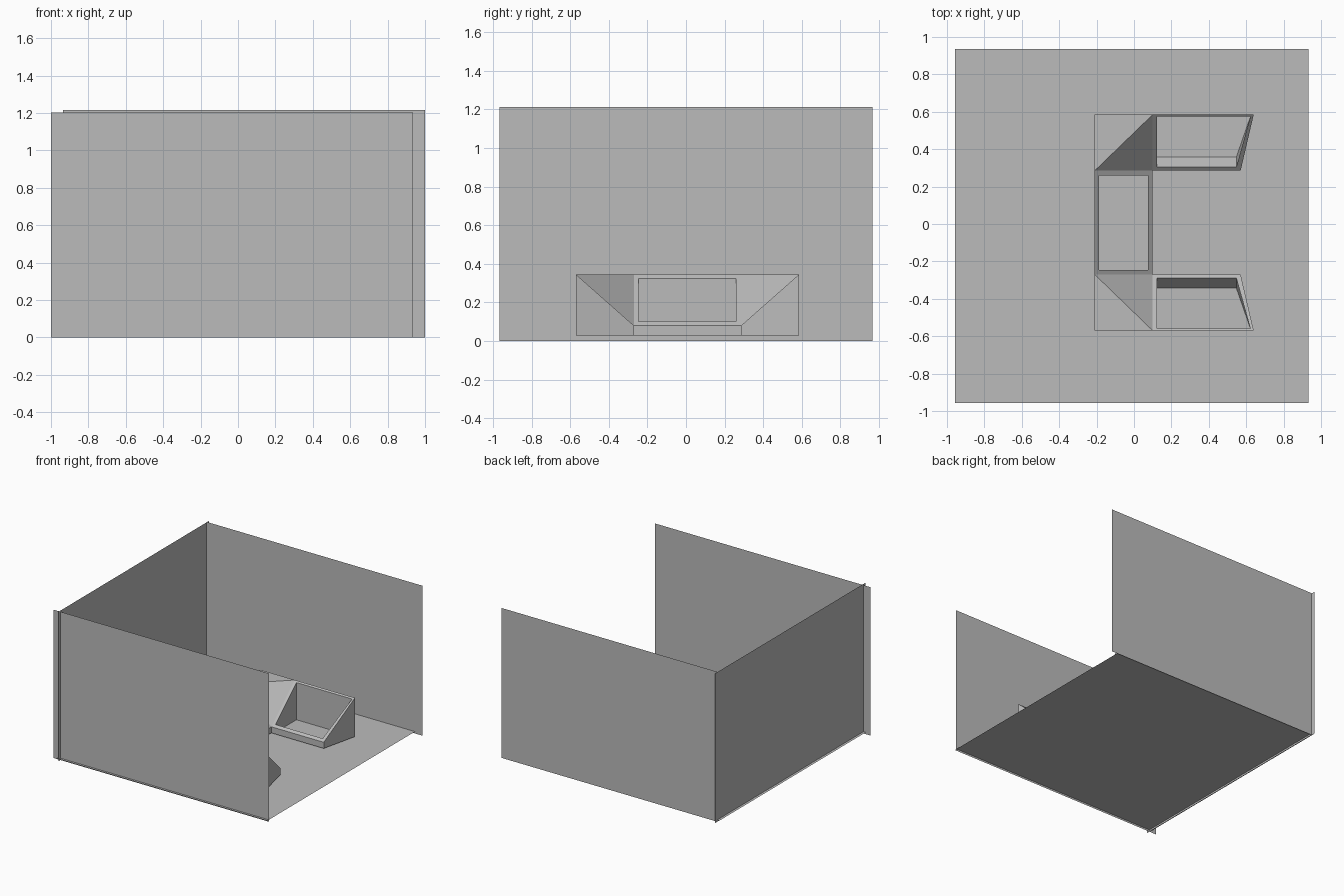
import bpy, bmesh
from mathutils import Vector

cube = bpy.data.objects.get("Cube")
if cube:
    bpy.data.objects.remove(cube, do_unlink=True)

grey = bpy.data.materials.new("plain_grey")
grey.use_nodes = True
grey.diffuse_color = (0.5, 0.5, 0.5, 1)
grey.node_tree.nodes["Principled BSDF"].inputs["Base Color"].default_value = (0.5, 0.5, 0.5, 1)

BASE, LOW, HIGH = 0.03, 0.08, 0.345   # console heights
INNER, OUTER = 0.2775, 0.5775         # arm distances from the console's middle
BACK, FRONT = -0.21, 0.10             # desk depth along x
MID = 0.0075                          # console centre line


def make(name, verts, faces):
    bm = bmesh.new()
    vs = [bm.verts.new(v) for v in verts]
    for f in faces:
        bm.faces.new([vs[i] for i in f])
    bmesh.ops.recalc_face_normals(bm, faces=bm.faces)
    mesh = bpy.data.meshes.new(name)
    bm.to_mesh(mesh)
    bm.free()
    mesh.materials.append(grey)
    obj = bpy.data.objects.new(name, mesh)
    bpy.context.collection.objects.link(obj)
    return obj


def sheet(name, origin, u, v):
    """Flat panel spanned by two edge vectors."""
    o, u, v = Vector(origin), Vector(u), Vector(v)
    return make(name, [o, o + u, o + u + v, o + v], [(0, 1, 2, 3)])


def recessed_desk(name, top, rim, floor):
    """Slope-topped solid with a hollow: rings of four corners each."""
    base = [(x, y, BASE) for x, y, z in top]
    faces = [(0, 1, 2, 3), (12, 13, 14, 15)]
    for ring in range(3):
        a = ring * 4
        faces += [(a + i, a + (i + 1) % 4, a + 4 + (i + 1) % 4, a + 4 + i) for i in range(4)]
    return make(name, base + top + rim + floor, faces)


# Room: floor and three thin walls
sheet("room_floor", (-0.957, -0.957, 0.015), (1.89, 0, 0), (0, 1.893, 0))
sheet("front_wall", (-1, -0.938, 0), (1.936, 0, 0), (0, 0, 1.203))
sheet("back_wall", (-0.936, 0.936, 0), (1.936, 0, 0), (0, 0, 1.216))
sheet("side_wall", (-0.936, -0.967, 0), (0, 1.934, 0), (0, 0, 1.213))


# Middle desk, sloping down toward the open side
def desk_point(x, y):
    return (x, MID + y, LOW + (HIGH - LOW) * (FRONT - x) / (FRONT - BACK))


corners = [(FRONT, -1), (FRONT, 1), (BACK, 1), (BACK, -1)]
inset = [(0.075, -1), (0.075, 1), (-0.187, 1), (-0.187, -1)]
rim = [desk_point(x, s * 0.2525) for x, s in inset]
recessed_desk("middle_desk",
              [desk_point(x, s * INNER) for x, s in corners],
              rim, [(x, y, BASE + 0.003) for x, y, z in rim])


# Side arms and corner pieces, mirrored about the centre line
def arm_point(x, y, side):
    return (x, MID + side * y, LOW + (HIGH - LOW) * (y - INNER) / (OUTER - INNER))


for side, label in ((1, "back"), (-1, "front")):
    top = [arm_point(x, y, side) for x, y in
           ((FRONT, INNER), (0.57, INNER), (0.64, OUTER), (FRONT, OUTER))]
    rim = [arm_point(x, y, side) for x, y in
           ((0.123, 0.297), (0.547, 0.297), (0.622, 0.566), (0.123, 0.566))]
    floor = [(x, MID + side * y, BASE + 0.003) for x, y in
             ((0.123, 0.35), (0.547, 0.35), (0.622, 0.566), (0.123, 0.566))]
    recessed_desk(label + "_arm_desk", top, rim, floor)

    plan = [(BACK, INNER, HIGH), (FRONT, INNER, LOW), (FRONT, OUTER, HIGH), (BACK, OUTER, HIGH)]
    upper = [(x, MID + side * y, z) for x, y, z in plan]
    lower = [(x, y, BASE) for x, y, z in upper]
    make(label + "_corner", lower + upper,
         [(0, 1, 2, 3), (4, 5, 6), (4, 6, 7)] +
         [(i, (i + 1) % 4, 4 + (i + 1) % 4, 4 + i) for i in range(4)])
